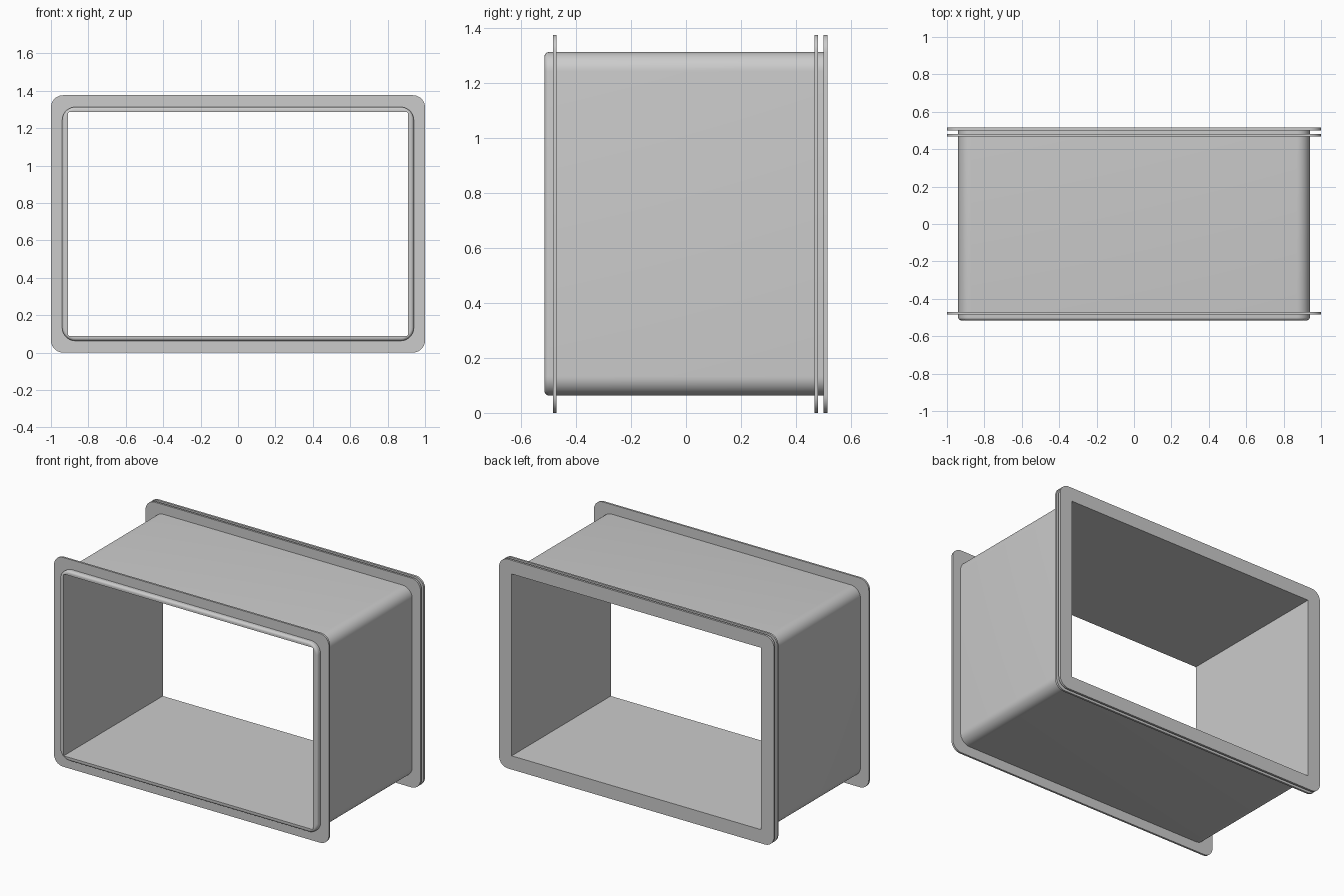
import bpy, bmesh, math

cube = bpy.data.objects.get("Cube")
if cube:
    bpy.data.objects.remove(cube, do_unlink=True)

MID_Z = 0.688          # height of the duct axis
OUT = (0.94, 0.625)    # half width and half height of the duct outside
BORE = (0.908, 0.598)  # half width and half height of the opening
RIM = (1.0, 0.688)     # half width and half height of the flanges

grey = bpy.data.materials.new("plain grey")
grey.use_nodes = True
grey.diffuse_color = (0.6, 0.6, 0.6, 1)
grey.node_tree.nodes["Principled BSDF"].inputs["Base Color"].default_value = (0.6, 0.6, 0.6, 1)


def section(half, radius, y, inset=0, steps=10):
    """Rounded rectangle standing across the duct at depth y."""
    points = []
    for q, (sx, sz) in enumerate([(1, 1), (-1, 1), (-1, -1), (1, -1)]):
        for i in range(steps + 1):
            a = (q + i / steps) * math.pi / 2
            r = max(radius - inset, 0)
            points.append((sx * (half[0] - inset - r) + r * math.cos(a), y,
                           MID_Z + sz * (half[1] - inset - r) + r * math.sin(a)))
    return points


def closed_loft(name, sections):
    """Skin the sections in order and join the last back to the first."""
    bm = bmesh.new()
    loops = [[bm.verts.new(p) for p in s] for s in sections]
    n = len(loops[0])
    for a, b in zip(loops, loops[1:] + loops[:1]):
        for i in range(n):
            j = (i + 1) % n
            bm.faces.new((a[i], a[j], b[j], b[i]))
    bmesh.ops.remove_doubles(bm, verts=bm.verts, dist=1e-5)
    bmesh.ops.recalc_face_normals(bm, faces=bm.faces)
    mesh = bpy.data.meshes.new(name)
    bm.to_mesh(mesh)
    bm.free()
    mesh.materials.append(grey)
    obj = bpy.data.objects.new(name, mesh)
    bpy.context.collection.objects.link(obj)
    bpy.ops.object.select_all(action='DESELECT')
    obj.select_set(True)
    bpy.context.view_layer.objects.active = obj
    bpy.ops.object.shade_smooth_by_angle(angle=math.radians(35))


def flange(name, y0, y1, hole):
    closed_loft(name, [section(RIM, 0.065, y0), section(RIM, 0.065, y1),
                       section(hole, 0, y1), section(hole, 0, y0)])


# Duct with a rounded front lip and a square-cornered bore
FRONT, BACK, LIP = -0.515, 0.502, 0.016
lip = []
for k in range(7):
    a = k / 6 * math.pi / 2
    lip.append(section(OUT, 0.07, FRONT + LIP * (1 - math.sin(a)), LIP * (1 - math.cos(a))))
closed_loft("duct_body", [section(OUT, 0.07, BACK)] + lip +
            [section(BORE, 0, FRONT), section(BORE, 0, BACK)])

# Flanges: one near the front, a pair at the back
WALL = (0.918, 0.605)
flange("front_flange", -0.484, -0.471, WALL)
flange("inner_back_flange", 0.468, 0.481, WALL)
flange("back_flange", 0.501, 0.515, BORE)
